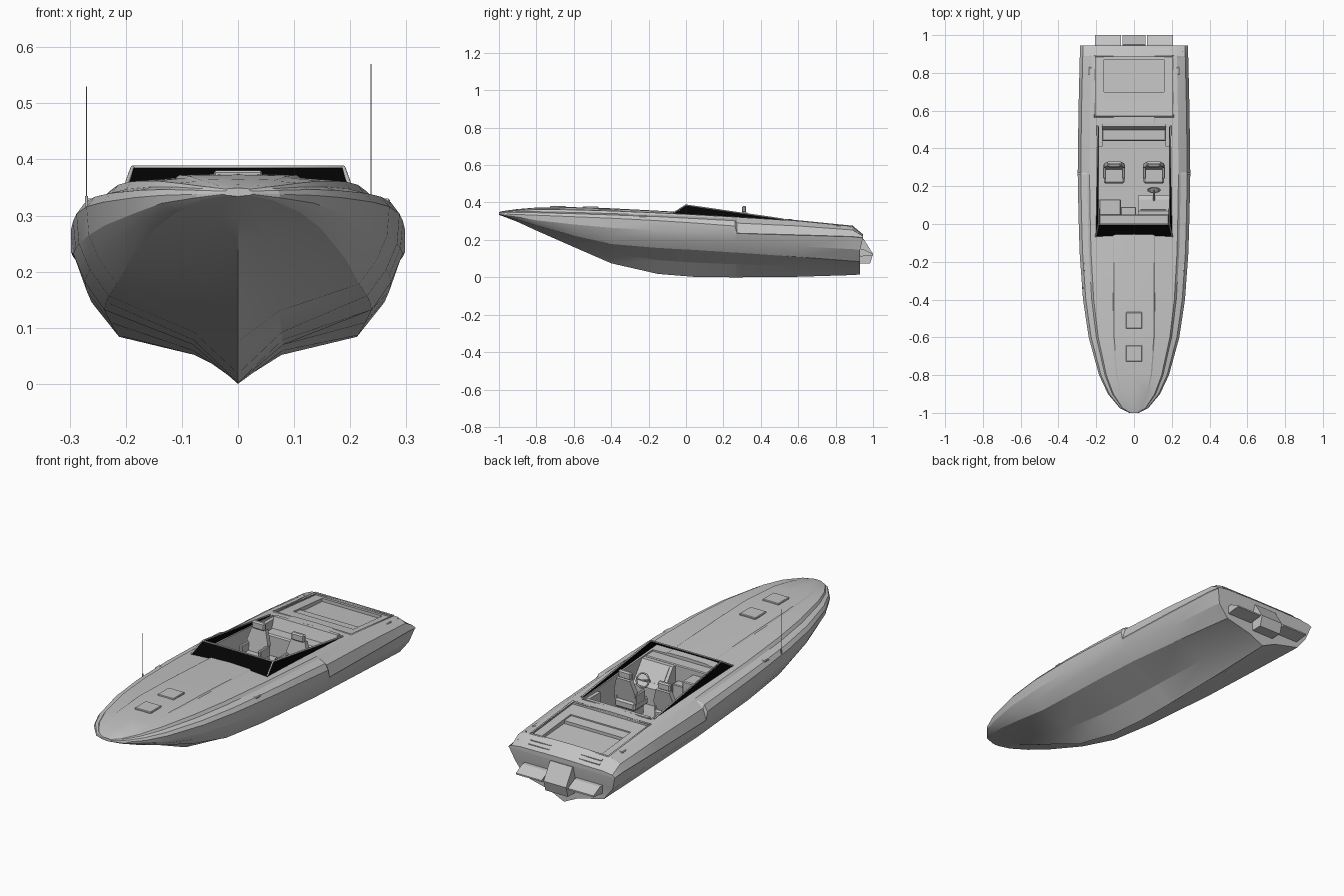
import bpy, bmesh, math
from mathutils import Vector

cube = bpy.data.objects.get("Cube")
if cube:
    bpy.data.objects.remove(cube, do_unlink=True)


def material(name, value):
    mat = bpy.data.materials.new(name)
    mat.use_nodes = True
    colour = (value, value, value, 1)
    mat.diffuse_color = colour
    mat.node_tree.nodes["Principled BSDF"].inputs["Base Color"].default_value = colour
    return mat


GREY = material("light grey", 0.55)
BLACK = material("glass black", 0.001)


def make(name, verts, faces, mat=GREY, bevel=0):
    bm = bmesh.new()
    points = [bm.verts.new(v) for v in verts]
    for face in faces:
        bm.faces.new([points[i] for i in face])
    bmesh.ops.recalc_face_normals(bm, faces=bm.faces)
    if bevel:
        bmesh.ops.bevel(bm, geom=bm.edges[:], offset=bevel, segments=1, affect='EDGES')
    mesh = bpy.data.meshes.new(name)
    bm.to_mesh(mesh)
    bm.free()
    mesh.materials.append(mat)
    obj = bpy.data.objects.new(name, mesh)
    bpy.context.collection.objects.link(obj)
    return obj


def prism(name, profile, x0, x1, mat=GREY, bevel=0):
    """Extrude a (y, z) profile along x."""
    n = len(profile)
    verts = [(x, y, z) for x in (x0, x1) for y, z in profile]
    faces = [list(range(n)), list(range(n, 2 * n))]
    faces += [(i, (i + 1) % n, n + (i + 1) % n, n + i) for i in range(n)]
    return make(name, verts, faces, mat, bevel)


def box(name, x, y, z, mat=GREY, bevel=0):
    """Box from (min, max) ranges."""
    profile = [(y[0], z[0]), (y[1], z[0]), (y[1], z[1]), (y[0], z[1])]
    return prism(name, profile, x[0], x[1], mat, bevel)


def sheet(name, corners, depth, mat=GREY):
    """Thin plate with a given outline, thickened along its normal."""
    pts = [Vector(c) for c in corners]
    shift = (pts[1] - pts[0]).cross(pts[2] - pts[0]).normalized() * depth
    n = len(pts)
    faces = [list(range(n)), list(range(n, 2 * n))]
    faces += [(i, (i + 1) % n, n + (i + 1) % n, n + i) for i in range(n)]
    return make(name, pts + [p + shift for p in pts], faces, mat)


def rod(name, path, radius, mat=GREY, cyclic=False):
    curve = bpy.data.curves.new(name, 'CURVE')
    curve.dimensions = '3D'
    curve.bevel_depth = radius
    curve.bevel_resolution = 1
    curve.use_fill_caps = True
    spline = curve.splines.new('POLY')
    spline.points.add(len(path) - 1)
    for point, co in zip(spline.points, path):
        point.co = (*co, 1)
    spline.use_cyclic_u = cyclic
    curve.materials.append(mat)
    obj = bpy.data.objects.new(name, curve)
    bpy.context.collection.objects.link(obj)
    return obj


# Hull stations: y, half beam, keel, chine, knuckle, sheer, deck edge, deck crown
STATIONS = [
    (-1, .025, .334, .336, .338, .340, .345, .349),
    (-.975, .075, .325, .328, .332, .338, .348, .355),
    (-.9, .138, .296, .306, .322, .336, .351, .365),
    (-.8, .185, .25, .277, .305, .332, .351, .373),
    (-.6, .24, .162, .222, .283, .324, .347, .375),
    (-.4, .27, .075, .178, .265, .316, .341, .369),
    (-.15, .288, .018, .157, .25, .303, .333, .356),
    (.05, .294, .002, .146, .242, .29, .324, .345),
    (.262, .298, 0, .132, .232, .274, .314, .331),
    (.272, .298, 0, .132, .232, .236, .313, .33),
    (.6, .294, .003, .109, .222, .227, .295, .308),
    (.89, .287, .012, .087, .214, .218, .268, .277),
    (.93, .285, .015, .084, .208, .212, .225, .23),
]


def section(y, b, keel, chine, knuckle, sheer, edge, crown):
    ridge = min(.105, b * .48)
    rise = crown - edge
    flare = .8 - .085 * max(0, y - .27)
    half = [(0, keel), (b * .27, keel + (chine - keel) * .53), (b * flare, chine),
            (b * .917, (chine + knuckle) / 2), (b * .985, knuckle), (b, sheer),
            (b * .945, sheer + (edge - sheer) * .7), (b * .83, edge), (b * .79, edge + rise * .5),
            (ridge + .006, edge + rise * .72), (ridge, edge + rise * .9), (0, crown)]
    # the transom top overhangs the flat lower part
    return [(x, y + (.016 if y > .92 and i > 3 else 0), z) for i, (x, z) in enumerate(half)]


rings = []
for row in STATIONS:
    half = section(*row)
    rings.append(half + [(-x, y, z) for x, y, z in half[-2:0:-1]])
n = len(rings[0])
faces = [(k * n + i, k * n + (i + 1) % n, (k + 1) * n + (i + 1) % n, (k + 1) * n + i)
         for k in range(len(rings) - 1) for i in range(n)]
for start in (0, (len(rings) - 1) * n):
    for i in range(n // 2):
        cap = [i, i + 1, (n - i - 1) % n, (n - i) % n]
        faces.append([start + j for j in dict.fromkeys(cap)])
hull = make("hull_and_deck", [p for ring in rings for p in ring], faces)


# Cockpit well and engine hatch recesses
cutters = [
    box("cockpit_cutter", (-.185, .185), (-.01, .53), (.16, .6)),
    prism("hatch_cutter", [(.57, .294), (.885, .264), (.885, .5), (.57, .5)], -.205, .205),
    prism("well_cutter", [(.65, .265), (.87, .25), (.87, .5), (.65, .5)], -.16, .16),
]
for cutter in cutters:
    mod = hull.modifiers.new("cut", 'BOOLEAN')
    mod.operation = 'DIFFERENCE'
    mod.solver = 'EXACT'
    mod.object = cutter
    bpy.context.view_layer.objects.active = hull
    bpy.ops.object.modifier_apply(modifier=mod.name)
    bpy.data.objects.remove(cutter, do_unlink=True)

# Step inside the engine hatch and the lip around it
prism("hatch_step", [(.645, .281), (.7, .276), (.7, .25), (.645, .25)], -.158, .158)
corners = [(-.207, .567, .304), (.207, .567, .304), (.207, .888, .272), (-.207, .888, .272)]
rod("hatch_lip", corners, .005, cyclic=True)

# Foredeck hatches
for i, (y, z) in enumerate([(-.51, .372), (-.685, .374)]):
    box(f"deck_hatch_{i + 1}", (-.043, .043), (y - .043, y + .043), (z - .015, z + .006), bevel=.003)

# Windscreen with a frame along the top
sheet("windscreen_front", [(-.203, -.065, .338), (.203, -.065, .338), (.187, -.004, .382), (-.187, -.004, .382)],
      .004, BLACK)
for side, s in (("left", 1), ("right", -1)):
    sheet(f"windscreen_{side}", [(s * .203, -.065, .338), (s * .187, 0, .384), (s * .192, .52, .308),
                                 (s * .2, .52, .298)], .004 * s, BLACK)
    rod(f"screen_post_{side}", [(s * .203, -.067, .344), (s * .188, -.002, .385)], .004)
rod("screen_frame", [(.194, .52, .311), (.187, 0, .386), (-.187, 0, .386), (-.194, .52, .311)], .004)

# Dashboard and helm
box("dashboard", (-.185, .185), (-.01, .05), (.16, .335), bevel=.004)
box("passenger_console", (-.185, -.07), (.04, .13), (.16, .31), bevel=.004)
box("centre_step", (-.07, .01), (.04, .09), (.16, .26), bevel=.003)
prism("helm_console", [(.04, .16), (.15, .16), (.15, .24), (.13, .25), (.07, .33), (.04, .33)], .02, .185)
sheet("instrument_panel", [(.035, .075, .325), (.17, .075, .325), (.17, .126, .257), (.035, .126, .257)], .003)
wheel = [(.105 + .032 * math.cos(a), .18 - .012 * math.sin(a), .285 + .03 * math.sin(a))
         for a in (math.tau * i / 16 for i in range(16))]
rod("steering_wheel", wheel, .004, cyclic=True)
rod("wheel_spoke", [wheel[0], wheel[8]], .003)
rod("steering_column", [(.105, .12, .26), (.105, .18, .285)], .005)

# Front seats and rear bench
for side, s in (("left", 1), ("right", -1)):
    c = s * .105
    box(f"seat_base_{side}", (c - .04, c + .04), (.23, .31), (.155, .2))
    box(f"seat_cushion_{side}", (c - .055, c + .055), (.215, .32), (.2, .24), bevel=.008)
    sheet(f"seat_back_{side}", [(c - .055, .285, .22), (c + .055, .285, .22), (c + .055, .298, .29),
                                (c + .036, .308, .35), (c - .036, .308, .35), (c - .055, .298, .29)], -.022)
    box(f"headrest_{side}", (c - .034, c + .034), (.3, .322), (.345, .382), bevel=.006)
    # bolsters
    for e in (-1, 1):
        x = c + e * .05
        box(f"seat_bolster_{side}_{e}", (x - .008, x + .008), (.24, .315), (.23, .28), bevel=.004)
    # shelf ends beside the bench
    box(f"bench_end_{side}", (s * .168, s * .186), (.41, .532), (.155, .3))
box("bench_cushion", (-.17, .17), (.44, .52), (.155, .262), bevel=.006)
prism("bench_back", [(.49, .24), (.532, .24), (.532, .312), (.515, .312)], -.17, .17)

# Stern drive and trim tabs
prism("stern_drive", [(.92, .2), (.95, .205), (1, .125), (.985, .075), (.92, .075)], -.06, .06)
for side, s in (("left", 1), ("right", -1)):
    prism(f"trim_tab_{side}", [(.92, .15), (.95, .15), (1, .125), (1, .118), (.92, .11)], s * .07, s * .207)

    # Vents and round lamps on the sloping stern panel
    for row in (0, 1):
        y, z = .905 + row * .016, .258 - row * .013
        prism(f"stern_vent_{side}_{row}", [(y, z - .01), (y + .009, z - .01), (y + .009, z), (y, z + .005)],
              s * .08, s * .19)
    ring = [(s * .245 + .014 * math.cos(a), .92 - .012 * math.sin(a), .234 + .011 * math.sin(a))
            for a in (math.tau * i / 12 for i in range(12))]
    rod(f"stern_lamp_{side}", ring, .003, cyclic=True)

    # Low cleats on the deck edges
    for name, x, y, z in (("aft", .232, .81, .275), ("fore", .262, -.23, .325)):
        box(f"cleat_{name}_{side}", (s * x - .009, s * x + .009), (y - .02, y + .02), (z - .006, z + .005),
            bevel=.003)

# Whip aerials
for name, x, y, base, top in (("fore", -.27, -.34, .31, .53), ("aft", .237, .88, .25, .57)):
    rod(f"aerial_{name}", [(x, y, base), (x, y, top)], .0007)
    rod(f"aerial_foot_{name}", [(x, y, base), (x, y, base + .025)], .003)

# Smooth the hull while keeping its hard lines
bpy.ops.object.select_all(action='DESELECT')
hull.select_set(True)
bpy.context.view_layer.objects.active = hull
bpy.ops.object.shade_smooth_by_angle(angle=math.radians(18))
